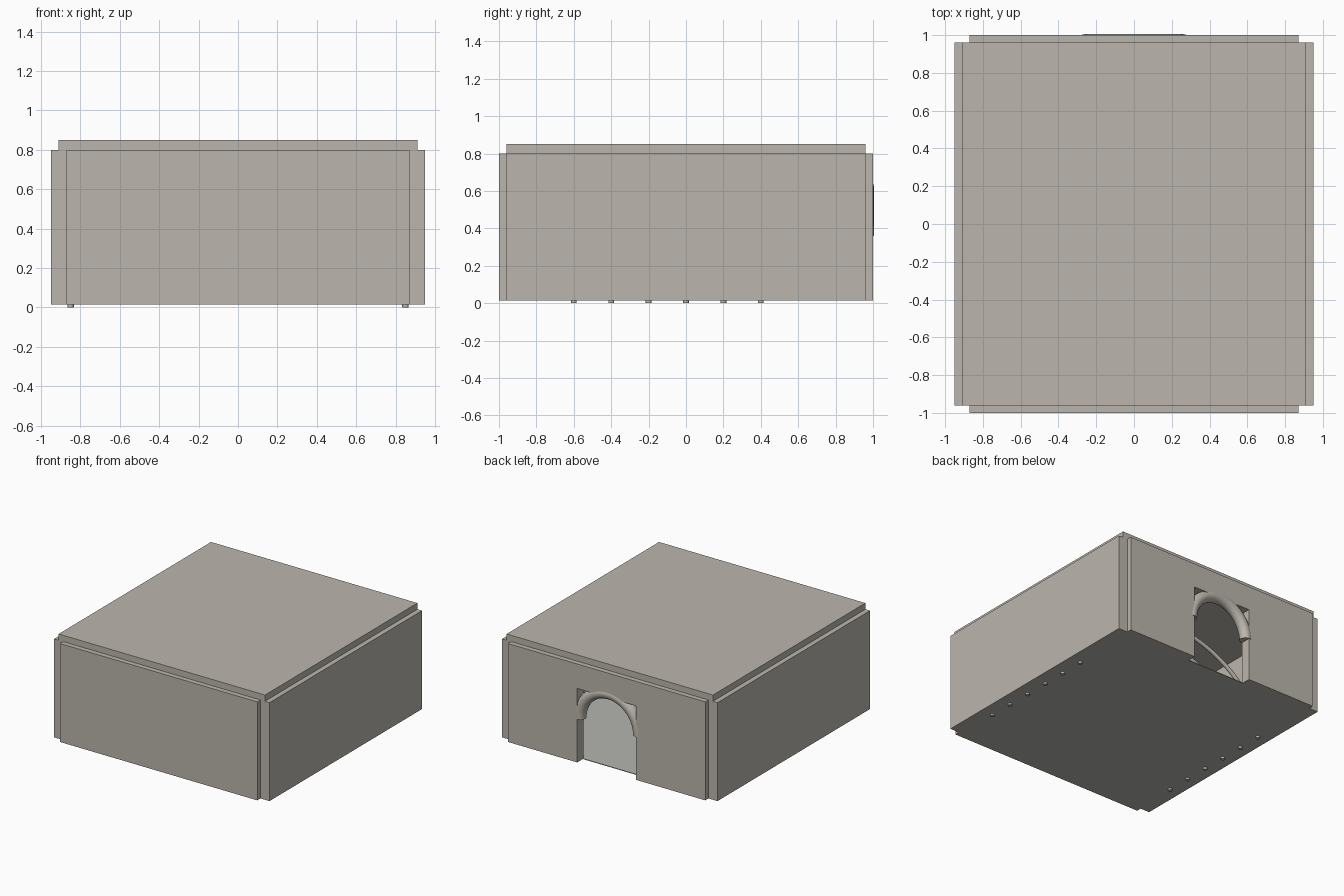
import bpy, math

if "Cube" in bpy.data.objects:
    bpy.data.objects.remove(bpy.data.objects["Cube"])

def material(name, rgb):
    m = bpy.data.materials.new(name)
    m.diffuse_color = (*rgb, 1)
    m.use_nodes = True
    m.node_tree.nodes["Principled BSDF"].inputs["Base Color"].default_value = m.diffuse_color
    return m

STONE = material("stone", (0.50, 0.47, 0.42))
FLOOR = material("floor_grey", (0.46, 0.46, 0.43))

def mesh_object(name, verts, faces, mat):
    me = bpy.data.meshes.new(name)
    me.from_pydata(verts, [], faces)
    me.update()
    ob = bpy.data.objects.new(name, me)
    bpy.context.collection.objects.link(ob)
    me.materials.append(mat)
    return ob

def box(name, x0, x1, y0, y1, z0, z1, mat=STONE):
    v = [(x, y, z) for x in (x0, x1) for y in (y0, y1) for z in (z0, z1)]
    f = [(0, 1, 3, 2), (4, 6, 7, 5), (0, 4, 5, 1), (2, 3, 7, 6), (0, 2, 6, 4), (1, 5, 7, 3)]
    return mesh_object(name, v, f, mat)

def half_hoop(name, rx, rz, z0, y, r, steps, sides):
    """Round tube swept along a half ellipse in the xz plane."""
    v, f = [], []
    for i in range(steps + 1):
        a = math.pi * i / steps
        nx, nz = rz * math.cos(a), rx * math.sin(a)   # outward normal
        n = math.hypot(nx, nz)
        for j in range(sides):
            b = 2 * math.pi * j / sides
            d = r * math.cos(b)
            v.append((rx * math.cos(a) + d * nx / n, y + r * math.sin(b),
                      z0 + rz * math.sin(a) + d * nz / n))
    for i in range(steps):
        for j in range(sides):
            k = (j + 1) % sides
            f.append((i * sides + j, i * sides + k, (i + 1) * sides + k, (i + 1) * sides + j))
    f.append(tuple(reversed(range(sides))))
    f.append(tuple(range(steps * sides, (steps + 1) * sides)))
    ob = mesh_object(name, v, f, STONE)
    bpy.ops.object.select_all(action='DESELECT')
    ob.select_set(True)
    bpy.context.view_layer.objects.active = ob
    bpy.ops.object.mode_set(mode='EDIT')
    bpy.ops.mesh.select_all(action='SELECT')
    bpy.ops.mesh.normals_make_consistent(inside=False)
    bpy.ops.object.mode_set(mode='OBJECT')
    bpy.ops.object.shade_smooth_by_angle(angle=math.radians(40))
    return ob

Z0, Z1 = 0.015, 0.80

# Floor and ceiling slabs
box("floor", -0.90, 0.90, -0.93, 0.93, Z0, Z0 + 0.005, FLOOR)
box("ceiling", -0.91, 0.91, -0.96, 0.96, Z1 - 0.002, 0.85)

# Side walls and front wall
for side, s in (("left", -1), ("right", 1)):
    box(side + "_wall", *sorted((s * 0.87, s * 0.95)), -0.96, 0.96, Z0, Z1)
box("front_wall", -0.87, 0.87, -1.0, -0.92, Z0, Z1)

# Back wall: one outline with a rectangular doorway, extruded
w, h = 0.26, 0.605
outline = [(-0.87, Z0), (-w, Z0), (-w, h), (w, h), (w, Z0), (0.87, Z0), (0.87, Z1), (-0.87, Z1)]
n = len(outline)
verts = [(x, y, z) for y in (0.92, 1.0) for x, z in outline]
# Split faces around the doorway: left pier, lintel, right pier
quads = [(0, 1, 2, 7), (2, 3, 6, 7), (3, 4, 5, 6)]
faces = quads + [tuple(i + n for i in reversed(q)) for q in quads]
faces += [((i + 1) % n, i, i + n, (i + 1) % n + n) for i in range(n)]
mesh_object("back_wall", verts, faces, STONE)

# Round moulding arched over the doorway
half_hoop("door_arch", 0.26, 0.26, 0.36, 0.96, 0.045, 32, 16)

# Row of thin vault ribs inside, feet poking through the floor
for i in range(6):
    half_hoop(f"vault_rib_{i + 1}", 0.85, 0.65, 0.0, -0.6 + 0.2 * i, 0.016, 32, 10)
